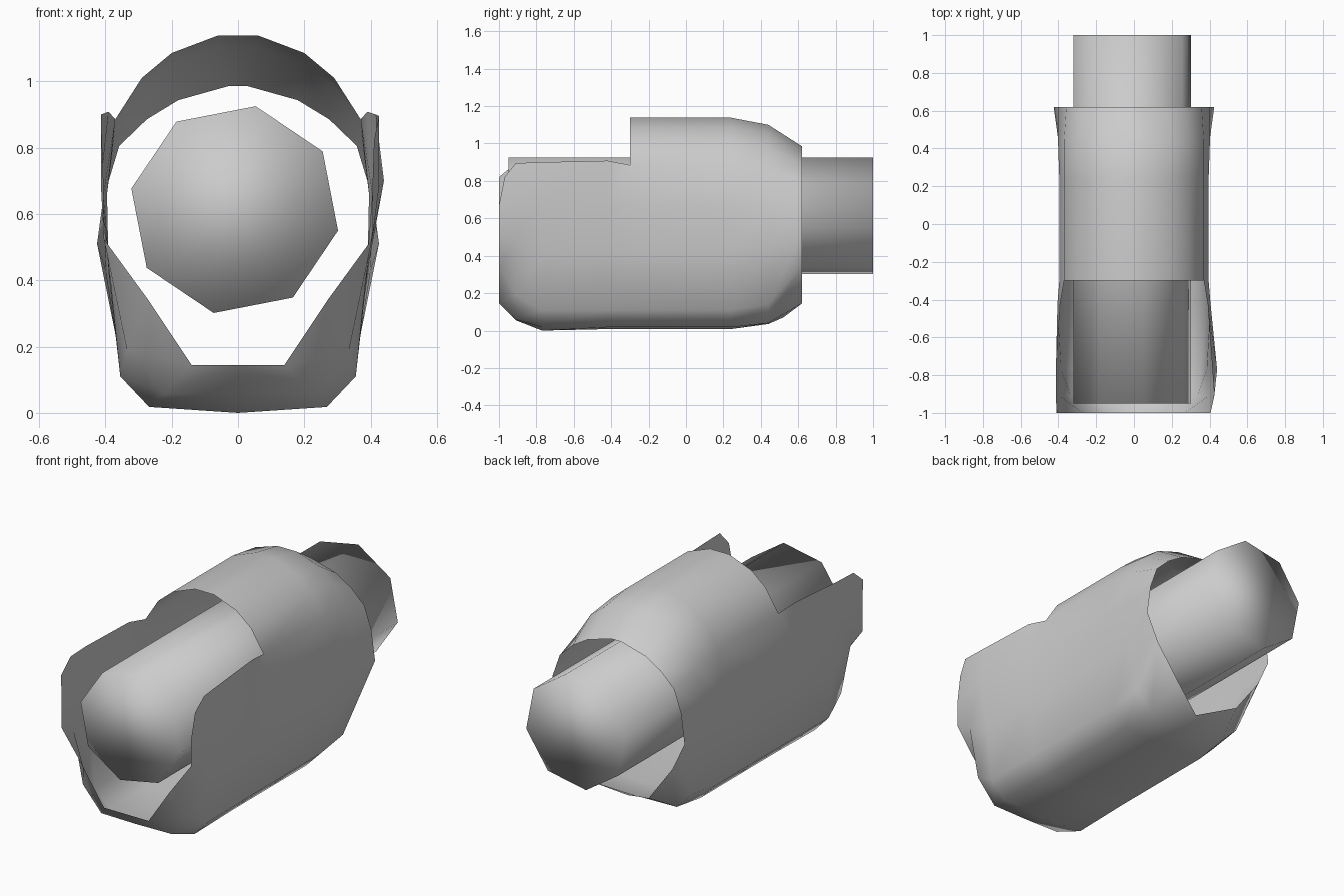
import bpy, bmesh, math

if "Cube" in bpy.data.objects:
    bpy.data.objects.remove(bpy.data.objects["Cube"])


def finish(name, bm):
    me = bpy.data.meshes.new(name)
    bmesh.ops.recalc_face_normals(bm, faces=bm.faces)
    bm.to_mesh(me)
    bm.free()
    for p in me.polygons:
        p.use_smooth = True
    ob = bpy.data.objects.new(name, me)
    bpy.context.collection.objects.link(ob)
    return ob


# Inner eight-sided core, capped at both ends
bm = bmesh.new()
R, CX, CZ = 0.318, -0.01, 0.613
rings = []
for y in (-0.95, 1.0):
    rings.append([bm.verts.new((CX + R * math.cos(math.radians(a * 45 - 11.5)), y,
                                CZ + R * math.sin(math.radians(a * 45 - 11.5)))) for a in range(8)])
for i in range(8):
    j = (i + 1) % 8
    bm.faces.new((rings[0][i], rings[0][j], rings[1][j], rings[1][i]))
for r in rings:
    bm.faces.new(r)
finish("core", bm)

# Outer sheet shell: half sections (x, z) from bottom centre up the side
roof = [(.29, 1.01), (.2, 1.085), (.06, 1.138)]
mid = [(0, .008), (.26, .018), (.35, .11), (.39, .42), (.395, .66), (.37, .885)]
stations = [
    (-1.0, [(0, .145), (.14, .145), (.27, .34), (.405, .525), (.405, .67), (.41, .82)], []),
    (-.91, [(0, .055), (.22, .058), (.335, .19), (.395, .48), (.425, .68), (.425, .895)], []),
    (-.77, [(0, 0), (.268, .018), (.355, .11), (.385, .4), (.44, .7), (.415, .9)], []),
    (-.42, mid[:4] + [(.405, .66), (.39, .908)], []),
    (-.3, mid, roof),
    (.24, mid, roof),
    (.44, [(0, .035), (.25, .04), (.35, .14), (.4, .43), (.402, .66), (.37, .86)],
     [(.29, .985), (.2, 1.055), (.06, 1.1)]),
    (.62, [(0, .07), (.2, .145), (.35, .35), (.425, .51), (.402, .68), (.358, .805)],
     [(.275, .885), (.18, .943), (.03, .985)]),
]

bm = bmesh.new()


def row(y, pts, side):
    out = []
    for k, (x, z) in enumerate(pts):
        yy = y
        if y == -1.0 and k == 5:
            yy = -.97          # chamfered ear corner
        if y == .62 and k == 0:
            yy = .52           # notch under the rear rim
        if side < 0 and y < -.3:
            x = min(x, .413)   # left ear flares less
        out.append(bm.verts.new((side * x, yy, z)))
    return out


prev = None
for y, low, top in stations:
    right = row(y, low + top, 1)
    left = row(y, low[1:] + top, -1) if y != .62 else row(y, low + top, -1)[1:]
    ring = left[::-1] + right
    n_low = len(low)
    cur = (right, [right[0]] + left, bool(top))
    if prev:
        for s in (0, 1):
            a, b = prev[s], cur[s]
            n = min(len(a), len(b))
            for i in range(n - 1):
                bm.faces.new((a[i], a[i + 1], b[i + 1], b[i]))
        # closing strip along the roof ridge
        if prev[2] and cur[2]:
            bm.faces.new((prev[0][-1], prev[1][-1], cur[1][-1], cur[0][-1]))
    prev = cur
bmesh.ops.delete(bm, geom=[v for v in bm.verts if not v.link_faces], context='VERTS')

finish("shell", bm)
